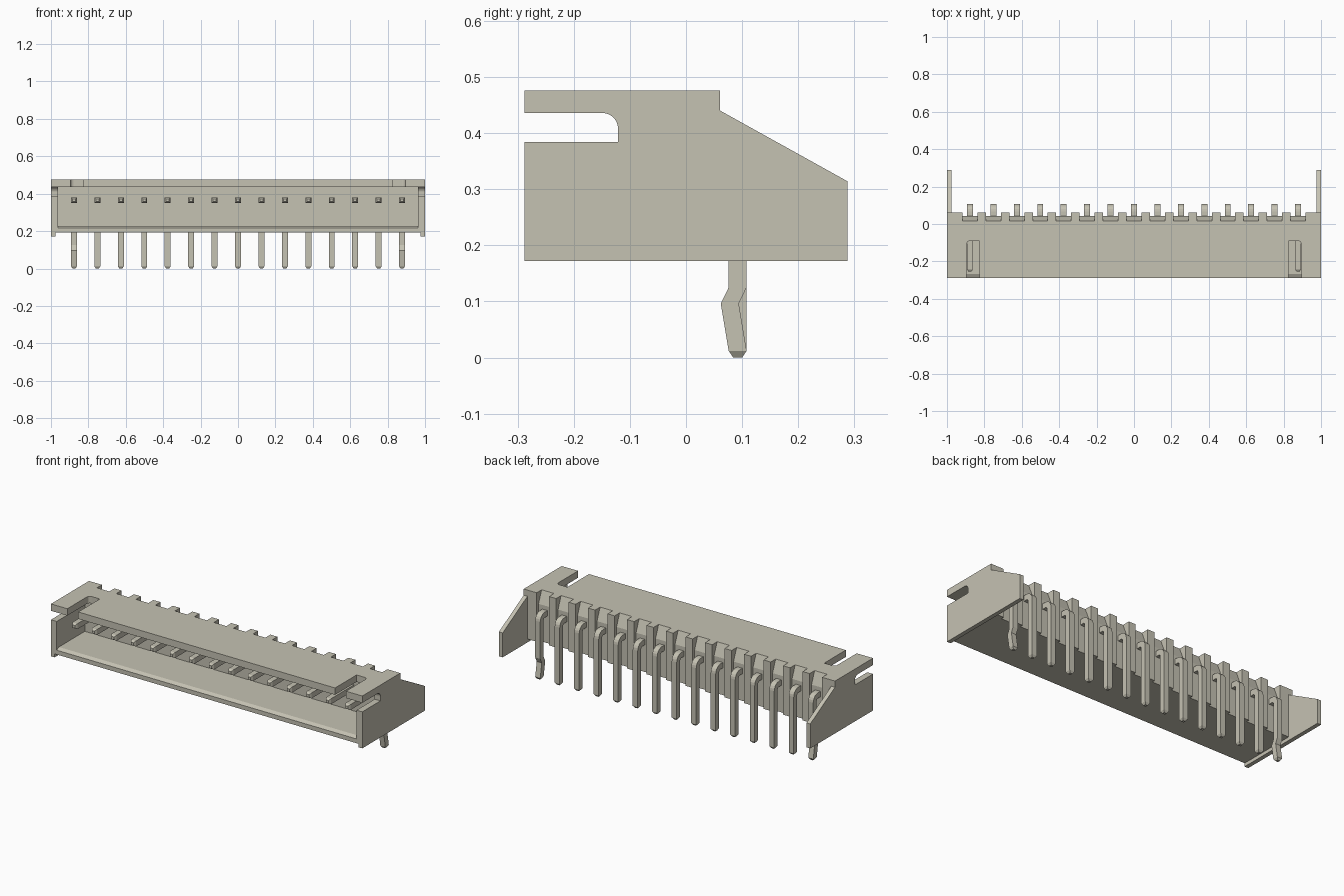
import bpy, bmesh, math
from mathutils import Vector

cube = bpy.data.objects.get("Cube")
if cube:
    bpy.data.objects.remove(cube, do_unlink=True)

mat = bpy.data.materials.new("warm grey")
mat.use_nodes = True
COL = (0.56, 0.54, 0.45, 1)
mat.diffuse_color = COL
mat.node_tree.nodes["Principled BSDF"].inputs["Base Color"].default_value = COL


def finish(bm, name):
    bmesh.ops.recalc_face_normals(bm, faces=bm.faces)
    me = bpy.data.meshes.new(name)
    bm.to_mesh(me)
    bm.free()
    me.materials.append(mat)
    ob = bpy.data.objects.new(name, me)
    bpy.context.collection.objects.link(ob)
    return ob


def prism(name, pts, lo, hi, axis="x"):
    """Extrude a profile: (y, z) points along x, or (x, y) points along z."""
    bm = bmesh.new()
    if axis == "x":
        vs = [bm.verts.new((lo, a, b)) for a, b in pts]
        d = Vector((hi - lo, 0, 0))
    else:
        vs = [bm.verts.new((a, b, lo)) for a, b in pts]
        d = Vector((0, 0, hi - lo))
    f = bm.faces.new(vs)
    r = bmesh.ops.extrude_face_region(bm, geom=[f])
    bmesh.ops.translate(bm, vec=d, verts=[v for v in r["geom"] if isinstance(v, bmesh.types.BMVert)])
    return finish(bm, name)


def arc(cx, cy, r, a0, a1, n=6):
    return [(cx + r * math.cos(math.radians(a0 + (a1 - a0) * i / n)),
             cy + r * math.sin(math.radians(a0 + (a1 - a0) * i / n))) for i in range(n + 1)]


FRONT, BACK, BOT, TOP = -0.288, 0.061, 0.192, 0.476
PITCH, COUNT = 0.1253, 15
pin_x = [(i - (COUNT - 1) / 2) * PITCH for i in range(COUNT)]

# Side walls: thin outer wing plus inner thickness, both with the side window
window = [(FRONT, 0.384), (-0.121, 0.384)] + arc(-0.149, 0.408, 0.028, 0, 90) + [(FRONT, 0.436)]
wing = [(FRONT, 0.172)] + window + [(FRONT, TOP), (BACK, TOP), (BACK, 0.44), (0.288, 0.314), (0.288, 0.172)]
inner = [(FRONT, BOT)] + window + [(FRONT, TOP), (BACK, TOP), (BACK, BOT)]
for s, side in ((1, "left"), (-1, "right")):
    prism(side + "_wing", wing, *sorted((s * 0.976, s)))
    prism(side + "_inner_wall", inner, *sorted((s * 0.963, s * 0.976)))

# Top plate with two latch slots open to the front
half = [(0.825, FRONT), (0.825, -0.09)] + arc(0.877, -0.108, 0.018, 90, 0, 4) + [
    (0.895, FRONT), (0.97, FRONT), (0.97, 0.015)]
prism("top_plate", half + [(-x, y) for x, y in reversed(half)], 0.436, TOP, "z")

# Floor with a small lead-in chamfer
prism("floor", [(FRONT, BOT), (FRONT, 0.217), (-0.268, 0.228), (0.0, 0.228), (0.0, BOT)], -0.97, 0.97)

# Back wall with a sloped top edge in the pin recesses
prism("back_wall", [(-0.03, BOT), (0.043, BOT), (0.043, 0.405), (0.015, TOP), (-0.03, TOP)], -0.97, 0.97)

# Ribs between the pins and at both ends
edges = [-0.97] + [x + d for x in pin_x for d in (-0.04, 0.04)] + [0.97]
for i in range(0, len(edges), 2):
    prism("back_rib", [(0.0, BOT), (BACK, BOT), (BACK, TOP), (0.0, TOP)], edges[i], edges[i + 1])


def pin(name, x, kinked):
    """Sweep a square section along a bent path of (y, z, angle, scale) rings."""
    w = 0.016
    rings = [(-0.255, 0.365, 0, 0.5), (-0.243, 0.365, 0, 1)]
    rings += [(y, z, 90 - a, 1) for a, (y, z) in zip(
        (90, 72, 54, 36, 18, 0), arc(0.066, 0.339, 0.026, 90, 0, 5))]
    if kinked:
        rings += [(0.092, 0.125, 90, 1), (0.078, 0.096, 90, 1)]
    rings += [(0.092, 0.012, 90, 1), (0.092, 0.0, 90, 0.5)]
    bm = bmesh.new()
    loops = []
    for y, z, a, k in rings:
        sy, sz = math.sin(math.radians(a)), math.cos(math.radians(a))
        loops.append([bm.verts.new((x + u * w * k, y + v * w * k * sy, z + v * w * k * sz))
                      for u, v in ((-1, -1), (1, -1), (1, 1), (-1, 1))])
    for p, q in zip(loops, loops[1:]):
        for i in range(4):
            j = (i + 1) % 4
            bm.faces.new((p[i], p[j], q[j], q[i]))
    bm.faces.new(loops[0])
    bm.faces.new(loops[-1])
    finish(bm, name)


# Contact pins, the outermost two kinked
for i, x in enumerate(pin_x):
    pin("contact_pin", x, i in (0, COUNT - 1))
